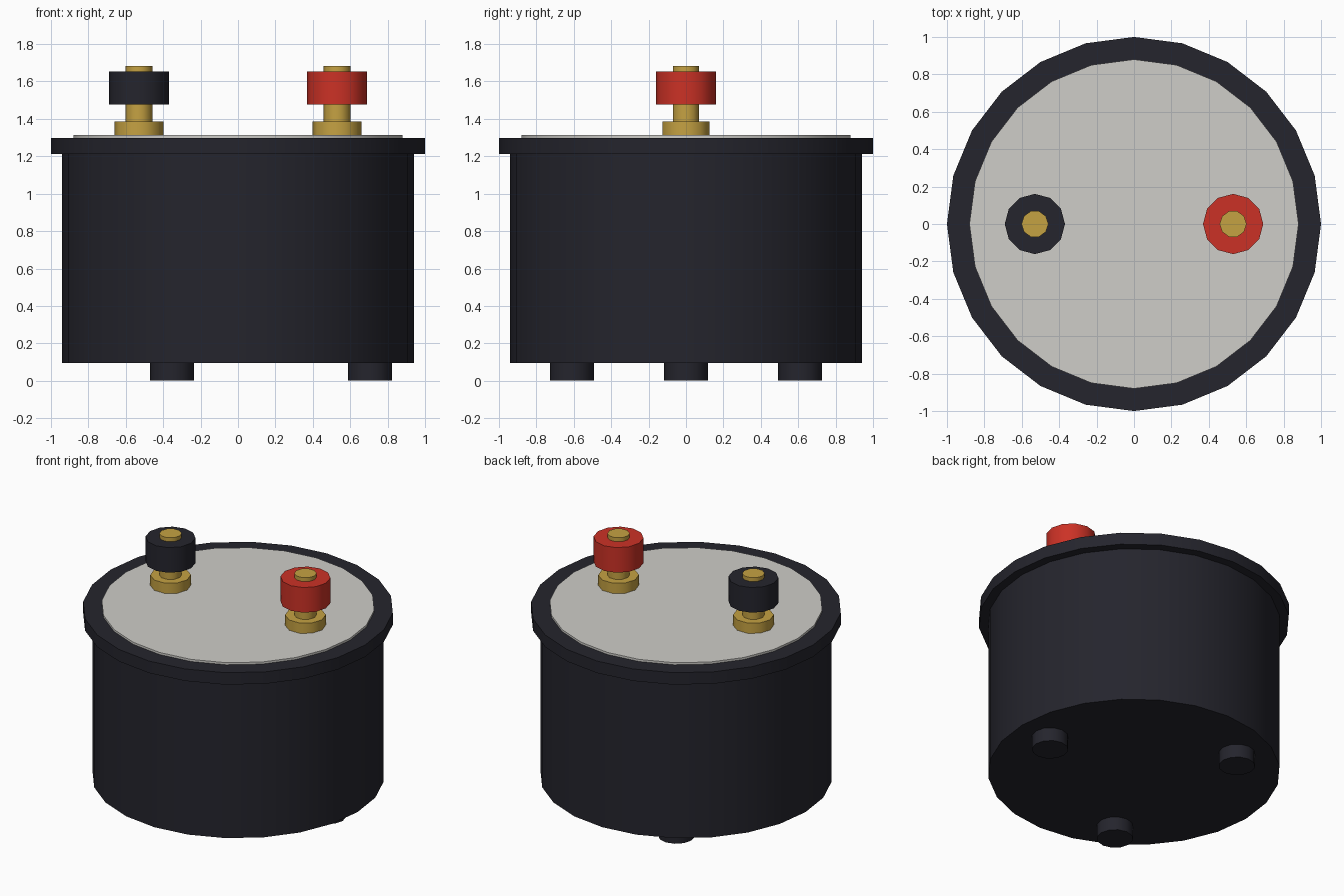
import bpy, bmesh, math

if "Cube" in bpy.data.objects:
    bpy.data.objects.remove(bpy.data.objects["Cube"])


def material(name, rgb):
    m = bpy.data.materials.new(name)
    m.diffuse_color = (*rgb, 1)
    m.use_nodes = True
    m.node_tree.nodes["Principled BSDF"].inputs["Base Color"].default_value = m.diffuse_color
    return m


dark = material("dark_plastic", (0.018, 0.018, 0.026))
grey = material("light_grey", (0.62, 0.61, 0.58))
brass = material("brass", (0.56, 0.36, 0.055))
red = material("red_plastic", (0.60, 0.031, 0.019))


def lathe(name, profile, sides, mat, x=0.0, y=0.0):
    """Closed solid from (radius, z) rings, listed bottom to top; first corner on +x."""
    bm = bmesh.new()
    rings = []
    for r, z in profile:
        rings.append([bm.verts.new((r * math.cos(math.tau * i / sides),
                                    r * math.sin(math.tau * i / sides), z))
                      for i in range(sides)])
    for a, b in zip(rings, rings[1:]):
        for i in range(sides):
            j = (i + 1) % sides
            bm.faces.new((a[i], a[j], b[j], b[i]))
    bm.faces.new(rings[0][::-1])
    bm.faces.new(rings[-1])
    mesh = bpy.data.meshes.new(name)
    bm.to_mesh(mesh)
    bm.free()
    mesh.materials.append(mat)
    ob = bpy.data.objects.new(name, mesh)
    ob.location = (x, y, 0)
    bpy.context.collection.objects.link(ob)
    # smooth sides, sharp rims
    bpy.ops.object.select_all(action='DESELECT')
    ob.select_set(True)
    bpy.context.view_layer.objects.active = ob
    bpy.ops.object.shade_smooth_by_angle(angle=math.radians(40))
    return ob


# Housing: drum with an overhanging rim
lathe("housing", [(0.94, 0.095), (0.94, 1.213), (1.0, 1.213), (1.0, 1.298)], 24, dark)

# Lid plate on top
lathe("lid_plate", [(0.88, 1.29), (0.88, 1.313)], 24, grey)

# Three feet
for k in range(3):
    a = math.tau * k / 3
    lathe(f"foot_{k + 1}", [(0.1175, 0.0), (0.1175, 0.10)], 12, dark,
          0.705 * math.cos(a), 0.705 * math.sin(a))

# Two terminals: collar, threaded post and coloured knob
for side, x, colour in (("left", -0.53, dark), ("right", 0.53, red)):
    lathe(f"{side}_collar", [(0.131, 1.305), (0.131, 1.386)], 10, brass, x)
    lathe(f"{side}_post", [(0.072, 1.31), (0.072, 1.682)], 10, brass, x)
    lathe(f"{side}_knob", [(0.161, 1.476), (0.161, 1.654)], 12, colour, x)
